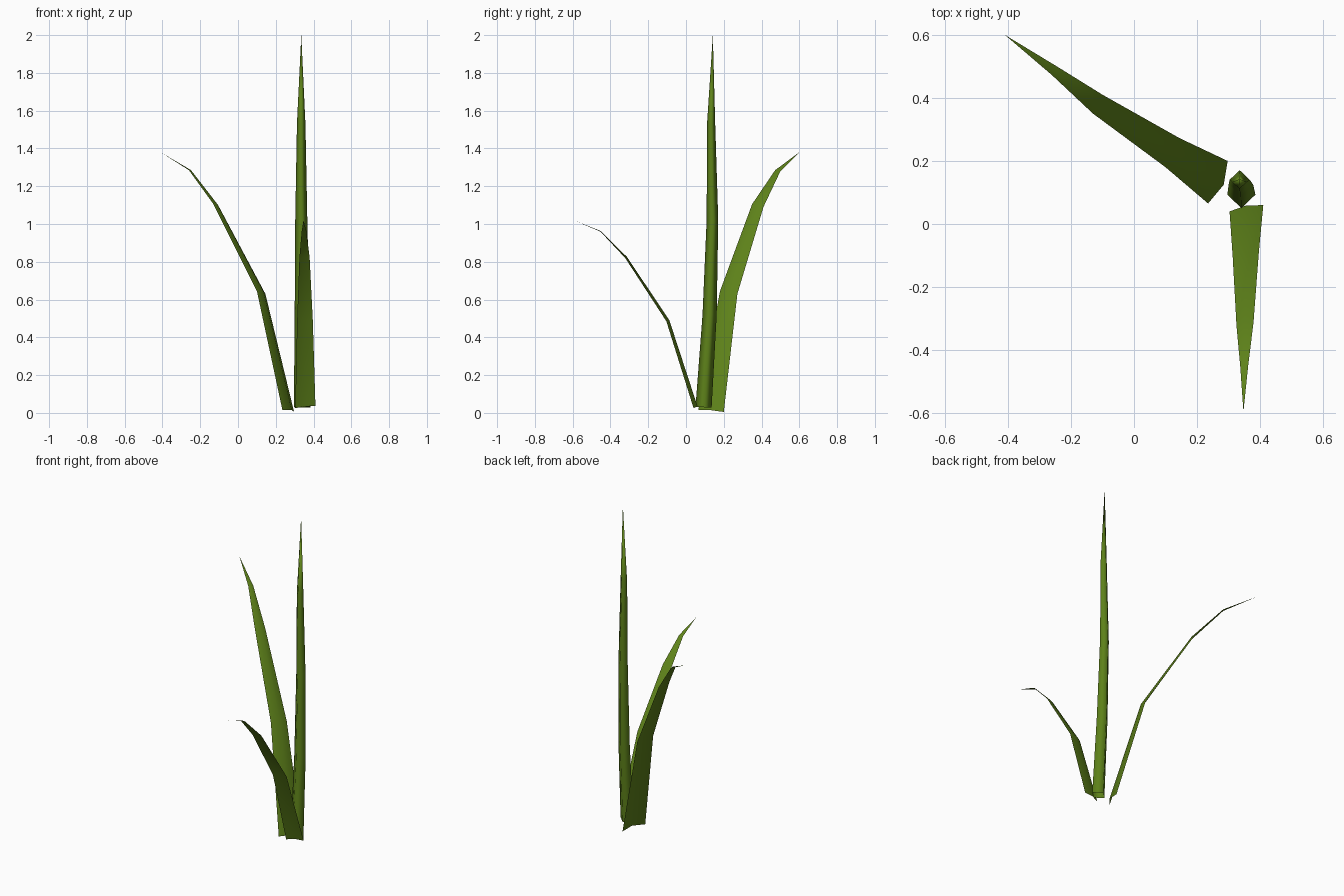
import bpy, bmesh
from mathutils import Vector

if "Cube" in bpy.data.objects:
    bpy.data.objects.remove(bpy.data.objects["Cube"])

green = bpy.data.materials.new("leaf_green")
green.diffuse_color = (0.11, 0.22, 0.01, 1)
green.use_nodes = True
green.node_tree.nodes["Principled BSDF"].inputs["Base Color"].default_value = green.diffuse_color


def blade(name, rows, tip, depth, closed=False):
    """Folded leaf: rows of (edge, edge) points running up to a pointed tip.
    The midrib is raised by depth * width; closed adds a matching back fold."""
    bm = bmesh.new()
    rows = [(Vector(a), Vector(b)) for a, b in rows]
    tip = Vector(tip)
    mids = [(a + b) / 2 for a, b in rows] + [tip]
    rings = []
    for i, (a, b) in enumerate(rows):
        tangent = mids[i + 1] - mids[max(i - 1, 0)]
        rise = (b - a).cross(tangent).normalized() * (b - a).length * depth
        pts = [a, mids[i] + rise, b]
        if closed:
            pts.append(mids[i] - rise)
        for p in pts:
            p.z = max(p.z, 0)
        rings.append([bm.verts.new(p) for p in pts])
    end = bm.verts.new(tip)
    n = len(rings[0])
    pairs = [(j, (j + 1) % n) for j in range(n if closed else n - 1)]
    for lo, hi in zip(rings, rings[1:]):
        for j, k in pairs:
            bm.faces.new((lo[j], lo[k], hi[k], hi[j]))
    for j, k in pairs:
        bm.faces.new((rings[-1][j], rings[-1][k], end))
    for f in bm.faces:
        f.smooth = True
    me = bpy.data.meshes.new(name)
    bm.to_mesh(me)
    bm.free()
    me.materials.append(green)
    bpy.context.collection.objects.link(bpy.data.objects.new(name, me))


# Tall upright blade, curled into a near tube
blade("upright_blade", [
    ((0.296, 0.093, 0.03), (0.385, 0.093, 0.03)),
    ((0.300, 0.125, 0.52), (0.378, 0.125, 0.52)),
    ((0.303, 0.140, 1.02), (0.367, 0.140, 1.02)),
    ((0.312, 0.133, 1.53), (0.357, 0.133, 1.53)),
], (0.335, 0.142, 2.0), 0.48, closed=True)

# Long blade bending to the back left
blade("back_blade", [
    ((0.235, 0.065, 0.015), (0.297, 0.200, 0.005)),
    ((0.100, 0.180, 0.645), (0.145, 0.272, 0.630)),
    ((-0.130, 0.350, 1.105), (-0.100, 0.410, 1.090)),
    ((-0.260, 0.472, 1.285), (-0.245, 0.500, 1.280)),
], (-0.41, 0.6, 1.38), 0.14)

# Short blade bending to the front
blade("front_blade", [
    ((0.410, 0.060, 0.037), (0.303, 0.040, 0.025)),
    ((0.396, -0.088, 0.49), (0.313, -0.104, 0.485)),
    ((0.379, -0.312, 0.825), (0.325, -0.322, 0.82)),
    ((0.362, -0.450, 0.962), (0.337, -0.453, 0.96)),
], (0.347, -0.595, 1.02), 0.08)
